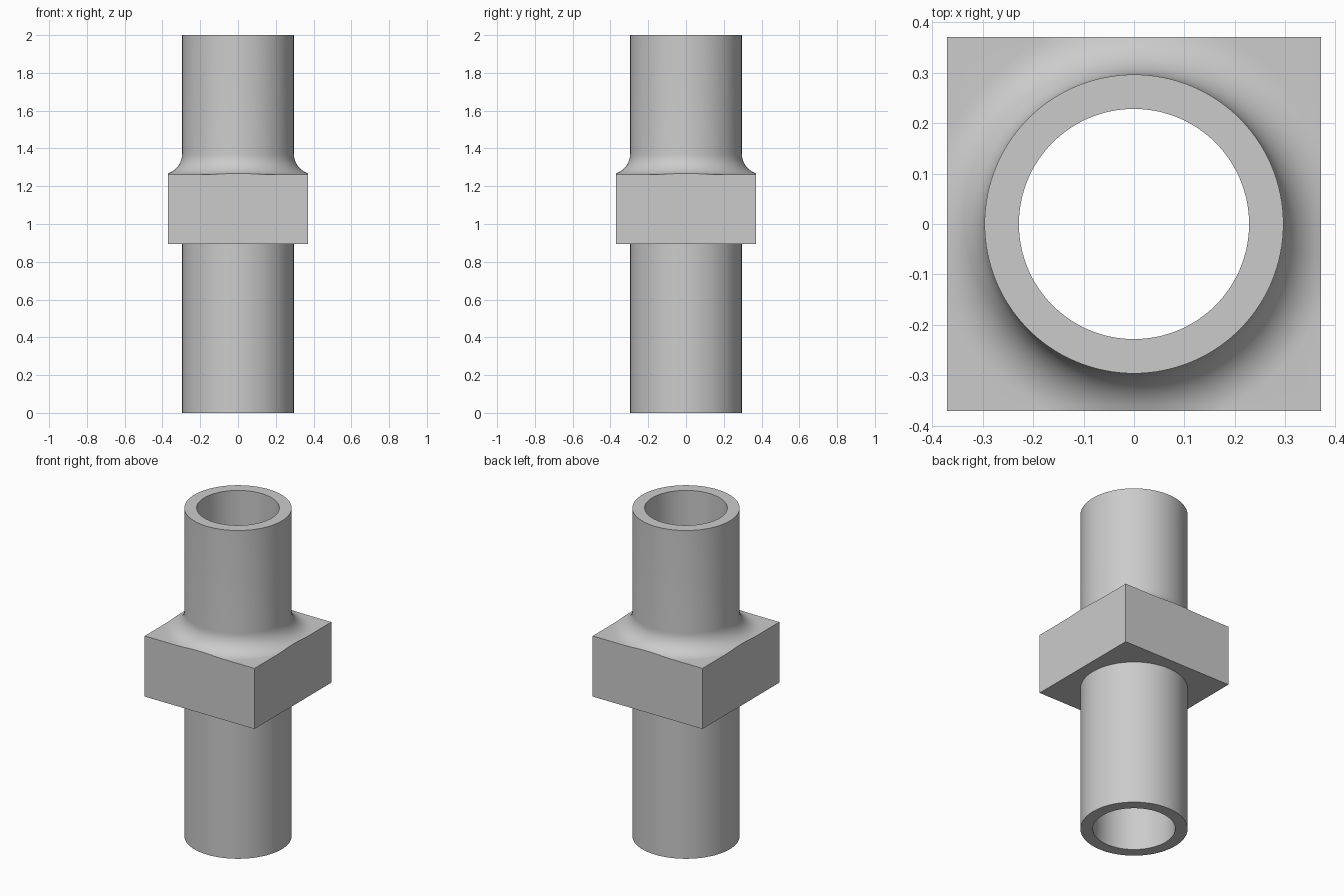
import bpy, bmesh, math

cube = bpy.data.objects.get("Cube")
if cube:
    bpy.data.objects.remove(cube, do_unlink=True)

SEGMENTS = 128           # multiple of 8, so the square corners fall on a vertex
OUTER, BORE = 0.296, 0.228
HALF = 0.37              # half width of the square collar
LOW, HIGH = 0.893, 1.262 # collar underside and top
FILLET, STEPS = 0.11, 12
LENGTH = 2.0


def section(angle):
    """Closed (radius, height) outline of the wall at one angle."""
    edge = HALF / max(abs(math.cos(angle)), abs(math.sin(angle)))
    sweep = math.acos(max(0.0, 1 - (edge - OUTER) / FILLET))
    curve = [(OUTER + FILLET * (1 - math.cos(sweep * i / STEPS)),
              HIGH + FILLET * (1 - math.sin(sweep * i / STEPS)))
             for i in range(STEPS, -1, -1)]
    return [(BORE, 0), (OUTER, 0), (OUTER, LOW), (edge, LOW),
            (edge, curve[0][1])] + curve + [(OUTER, LENGTH), (BORE, LENGTH)]


# Hollow tube with a square collar and a fillet blending into its top
bm = bmesh.new()
rings = []
for s in range(SEGMENTS):
    a = 2 * math.pi * s / SEGMENTS
    rings.append([bm.verts.new((r * math.cos(a), r * math.sin(a), z))
                  for r, z in section(a)])
for s, ring in enumerate(rings):
    after = rings[(s + 1) % SEGMENTS]
    for i in range(len(ring)):
        j = (i + 1) % len(ring)
        bm.faces.new((ring[i], after[i], after[j], ring[j]))
bmesh.ops.remove_doubles(bm, verts=bm.verts, dist=1e-5)
bmesh.ops.recalc_face_normals(bm, faces=bm.faces)

mesh = bpy.data.meshes.new("collared_tube")
bm.to_mesh(mesh)
bm.free()
tube = bpy.data.objects.new("collared_tube", mesh)
bpy.context.collection.objects.link(tube)

# Plain grey metal
grey = bpy.data.materials.new("light_grey")
grey.use_nodes = True
colour = (0.6, 0.6, 0.6, 1)
grey.diffuse_color = colour
grey.node_tree.nodes["Principled BSDF"].inputs["Base Color"].default_value = colour
mesh.materials.append(grey)

bpy.ops.object.select_all(action='DESELECT')
tube.select_set(True)
bpy.context.view_layer.objects.active = tube
bpy.ops.object.shade_smooth_by_angle(angle=math.radians(30))
